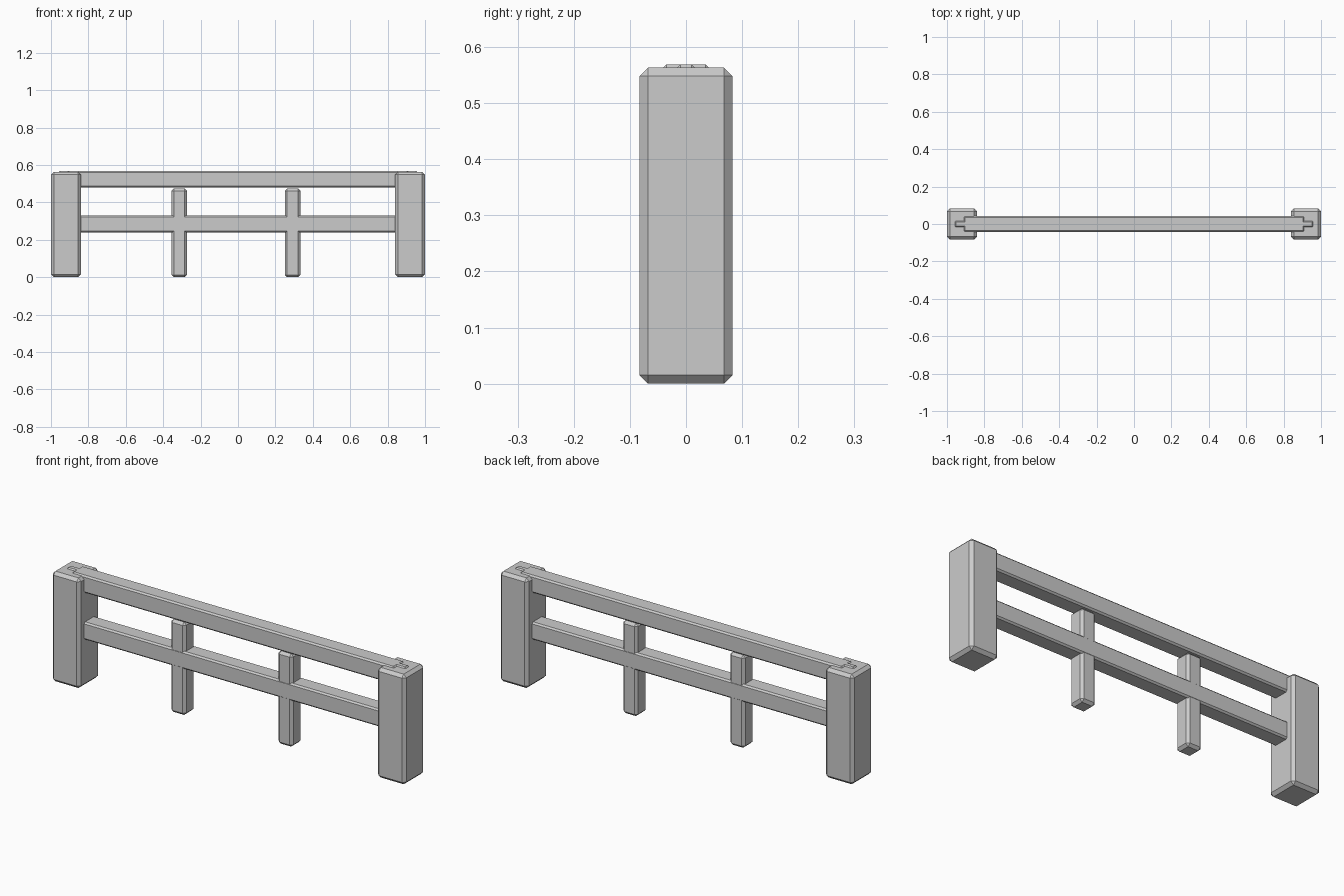
import bpy
import bmesh
from mathutils import Vector

cube = bpy.data.objects.get("Cube")
if cube:
    bpy.data.objects.remove(cube, do_unlink=True)

# Single plain grey
grey = bpy.data.materials.new("plain_grey")
grey.use_nodes = True
COLOUR = (0.6, 0.6, 0.6, 1)
grey.diffuse_color = COLOUR
grey.node_tree.nodes["Principled BSDF"].inputs["Base Color"].default_value = COLOUR


def beam(name, low, high, chamfer):
    """Flat-shaded box between two corners with chamfered edges."""
    low, high = Vector(low), Vector(high)
    bm = bmesh.new()
    bmesh.ops.create_cube(bm, size=1)
    bmesh.ops.scale(bm, vec=high - low, verts=bm.verts)
    bmesh.ops.translate(bm, vec=(low + high) / 2, verts=bm.verts)
    bmesh.ops.bevel(bm, geom=bm.edges[:], offset=chamfer,
                    segments=1, affect='EDGES')
    mesh = bpy.data.meshes.new(name)
    bm.to_mesh(mesh)
    bm.free()
    mesh.materials.append(grey)
    obj = bpy.data.objects.new(name, mesh)
    bpy.context.collection.objects.link(obj)


# End posts, and the tenons that join the top rail to them
for side, s in (("right", -1), ("left", 1)):
    x0, x1 = sorted((s * 0.84, s))
    beam(side + "_post", (x0, -0.083, 0), (x1, 0.083, 0.563), 0.015)
    x0, x1 = sorted((s * 0.88, s * 0.96))
    beam(side + "_tenon", (x0, -0.018, 0.49), (x1, 0.018, 0.569), 0.008)

# Horizontal rails
for name, bottom in (("top_rail", 0.479), ("middle_rail", 0.24)):
    beam(name, (-0.912, -0.043, bottom), (0.912, 0.043, bottom + 0.09), 0.008)

# Slim uprights passing through the middle rail
for name, x in (("right_upright", -0.314), ("left_upright", 0.292)):
    beam(name, (x - 0.042, -0.042, 0), (x + 0.042, 0.042, 0.475), 0.013)
